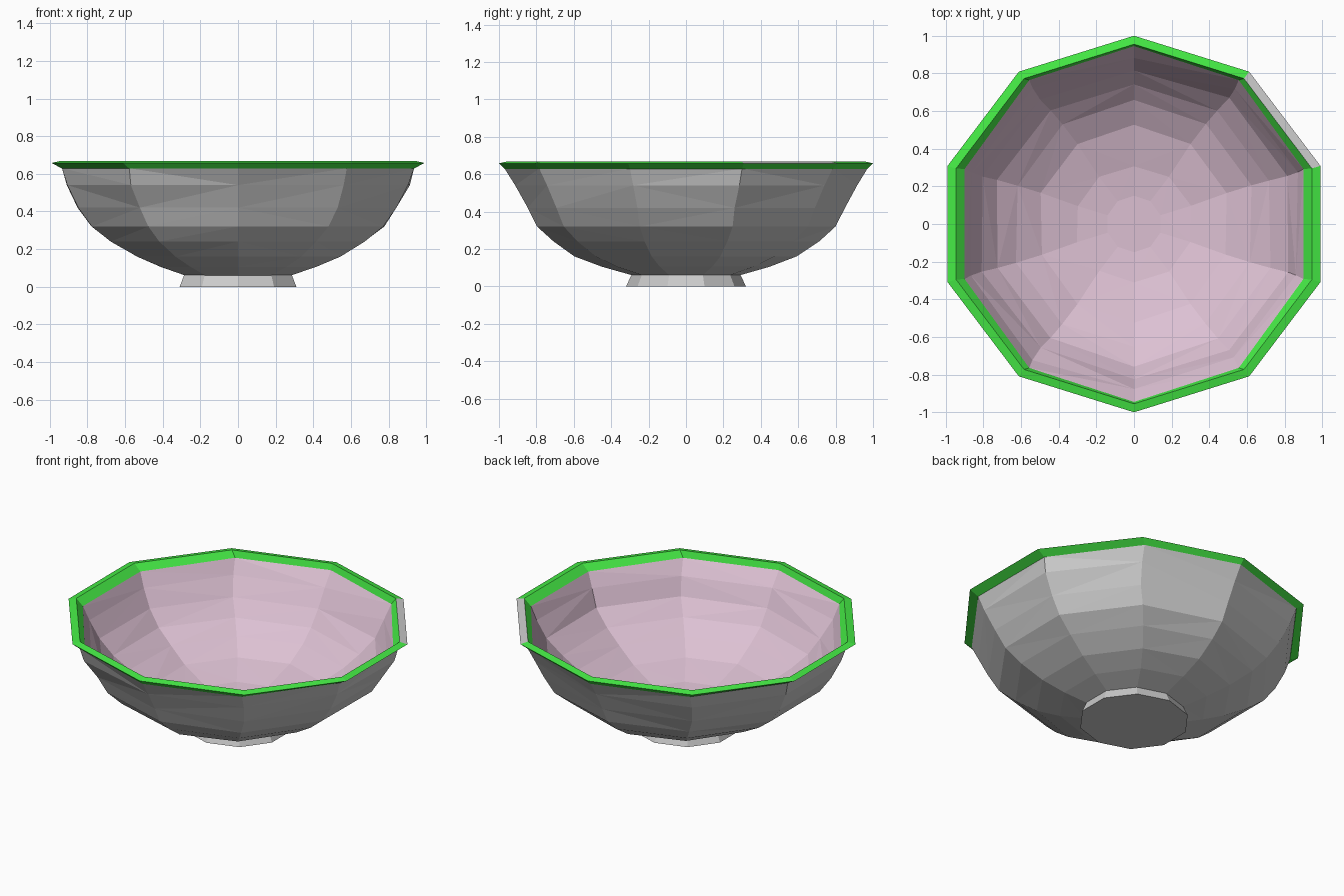
import bpy, bmesh, math, random

if "Cube" in bpy.data.objects:
    bpy.data.objects.remove(bpy.data.objects["Cube"])

random.seed(4)
SIDES = 10


def material(name, rgb):
    m = bpy.data.materials.new(name)
    m.diffuse_color = (*rgb, 1)
    m.use_nodes = True
    m.node_tree.nodes["Principled BSDF"].inputs["Base Color"].default_value = m.diffuse_color
    return m


def lathe(name, profile, mats=(), jitter=0.0, cap_start=False, cap_end=False, loop=False):
    """Sweep (x half width, y half width, z) stations around a ten-sided outline."""
    bm = bmesh.new()
    rings = []
    for i, (xh, yh, z) in enumerate(profile):
        ring = []
        inner_station = 0 < i < len(profile) - 1
        for k in range(SIDES):
            a = math.radians(90 + 360 / SIDES * k)
            s = 1 + (random.uniform(-jitter, jitter) if inner_station else 0)
            ring.append(bm.verts.new((math.cos(a) * xh / math.cos(math.radians(18)) * s,
                                      math.sin(a) * yh * s, z)))
        rings.append(ring)
    pairs = list(zip(rings, rings[1:]))
    if loop:
        pairs.append((rings[-1], rings[0]))
    for lo, hi in pairs:
        for k in range(SIDES):
            n = (k + 1) % SIDES
            bm.faces.new((lo[k], lo[n], hi[n], hi[k]))
    if cap_start:
        bm.faces.new(rings[0][::-1])
    if cap_end:
        bm.faces.new(rings[-1])
    if jitter:
        bmesh.ops.triangulate(bm, faces=[f for f in bm.faces if len(f.verts) == 4])
    mesh = bpy.data.meshes.new(name)
    bm.to_mesh(mesh)
    bm.free()
    ob = bpy.data.objects.new(name, mesh)
    bpy.context.collection.objects.link(ob)
    for m in mats:
        mesh.materials.append(m)
    return ob


green = material("green_glaze", (0.06, 0.83, 0.06))
pink = material("pink_glaze", (0.72, 0.53, 0.65))
grey = material("plain_grey", (0.6, 0.6, 0.6))

# Foot: short, slightly flared, closed underneath
lathe("foot", [(0.31, 0.32, 0.0), (0.285, 0.29, 0.065)], cap_start=True)

# Outer shell of the bowl
outer = [(0.28, 0.29, 0.06), (0.41, 0.45, 0.105), (0.54, 0.59, 0.16),
         (0.67, 0.715, 0.24), (0.77, 0.80, 0.32), (0.85, 0.85, 0.42),
         (0.91, 0.92, 0.54), (0.935, 0.97, 0.63)]
lathe("outer_shell", outer, jitter=0.012)

# Inner lining, traced from the rim down to a small flat floor (normals face in)
inner = [(0.90, 0.945, 0.628), (0.865, 0.885, 0.54), (0.81, 0.82, 0.43),
         (0.72, 0.75, 0.335), (0.62, 0.66, 0.26), (0.49, 0.53, 0.185),
         (0.30, 0.31, 0.125), (0.14, 0.15, 0.105)]
lathe("inner_lining", inner, [pink], jitter=0.012, cap_end=True)

# Rim: bevelled green band with a worn grey patch on the right
rim = lathe("rim", [(0.935, 0.97, 0.628), (0.99, 1.0, 0.658),
                    (0.945, 0.955, 0.668), (0.90, 0.945, 0.628)], [green, grey])
for p in rim.data.polygons:
    c = p.center
    angle = math.degrees(math.atan2(c.y, c.x))
    if c.z > 0.655 and 25 < angle < 47:
        p.material_index = 1
